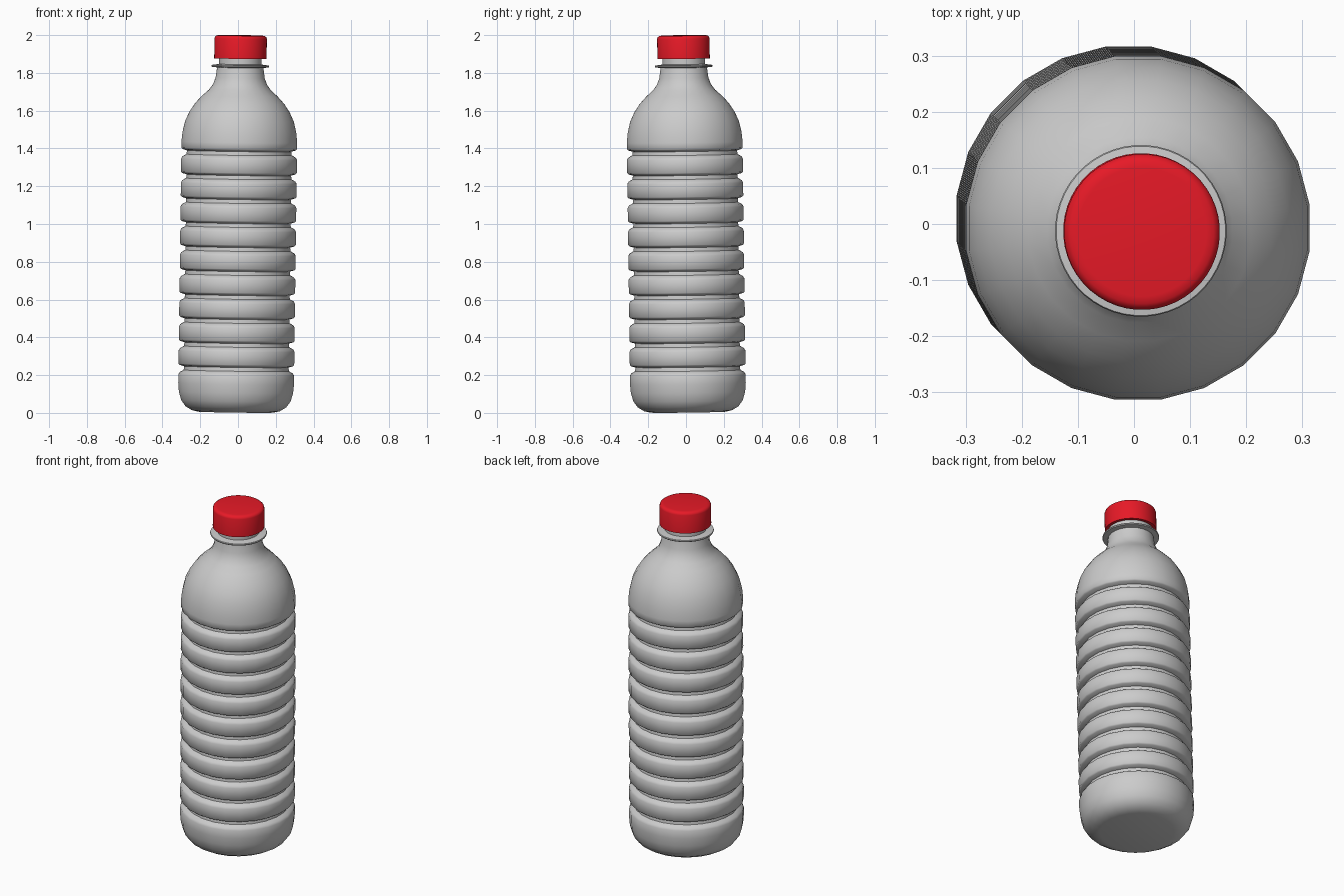
import bpy, bmesh, math
from mathutils import Matrix

if "Cube" in bpy.data.objects:
    bpy.data.objects.remove(bpy.data.objects["Cube"])

# The whole bottle leans very slightly
LEAN = (Matrix.Translation((-0.012, 0.012, 0.004))
        @ Matrix.Rotation(0.0132, 4, 'Y') @ Matrix.Rotation(0.0132, 4, 'X'))


def lathe(name, profile, sides, closed=False, color=None, angle=35):
    """Revolve (radius, height) points around z; ends are filled unless closed."""
    bm = bmesh.new()
    rings = []
    for r, z in profile:
        if r == 0:
            rings.append([bm.verts.new((0, 0, z))] * sides)
            continue
        rings.append([bm.verts.new((r * math.cos(a), r * math.sin(a), z))
                      for a in (2 * math.pi * (i + 0.5) / sides for i in range(sides))])
    pairs = list(zip(rings, rings[1:]))
    for lo, hi in pairs:
        for i in range(sides):
            j = (i + 1) % sides
            quad = list(dict.fromkeys((lo[i], lo[j], hi[j], hi[i])))
            bm.faces.new(quad)
    bmesh.ops.recalc_face_normals(bm, faces=bm.faces)
    me = bpy.data.meshes.new(name)
    bm.to_mesh(me)
    bm.free()
    ob = bpy.data.objects.new(name, me)
    bpy.context.collection.objects.link(ob)
    ob.matrix_world = LEAN
    if color:
        mat = bpy.data.materials.new(name + "_color")
        mat.diffuse_color = color
        mat.use_nodes = True
        mat.node_tree.nodes["Principled BSDF"].inputs["Base Color"].default_value = mat.diffuse_color
        me.materials.append(mat)
    bpy.ops.object.select_all(action='DESELECT')
    ob.select_set(True)
    bpy.context.view_layer.objects.active = ob
    bpy.ops.object.shade_smooth_by_angle(angle=math.radians(angle))
    return ob


# Body: rounded base, ten grooves, domed shoulder
R = 0.309
body = [(0, 0), (0.2, 0), (0.235, 0.008), (0.268, 0.028), (0.292, 0.06),
        (0.305, 0.105), (R, 0.15)]
for k in range(10):
    z = 0.232 + k * 0.127
    body += [(R, z - 0.036), (0.302, z - 0.024), (0.281, z - 0.012),
             (0.279, z + 0.008), (0.302, z + 0.015), (R, z + 0.022)]
body += [(R, 1.43), (0.304, 1.48), (0.29, 1.54), (0.267, 1.59), (0.237, 1.635),
         (0.2, 1.675), (0.166, 1.705), (0.144, 1.735), (0.131, 1.77),
         (0.123, 1.83), (0, 1.83)]
lathe("bottle_body", body, 24, angle=50)

# Neck with its support ring
lathe("neck_ring", [(0.115, 1.815), (0.123, 1.824), (0.151, 1.827), (0.153, 1.832),
                    (0.151, 1.837), (0.113, 1.842), (0.113, 1.96), (0, 1.96)], 48)

# Hollow screw cap
lathe("cap", [(0, 1.975), (0.122, 1.975), (0.122, 1.872), (0.139, 1.872),
              (0.139, 1.978), (0.136, 1.987), (0.128, 1.993), (0.115, 1.995),
              (0, 1.995)], 48, color=(0.8, 0.01, 0.02, 1))
